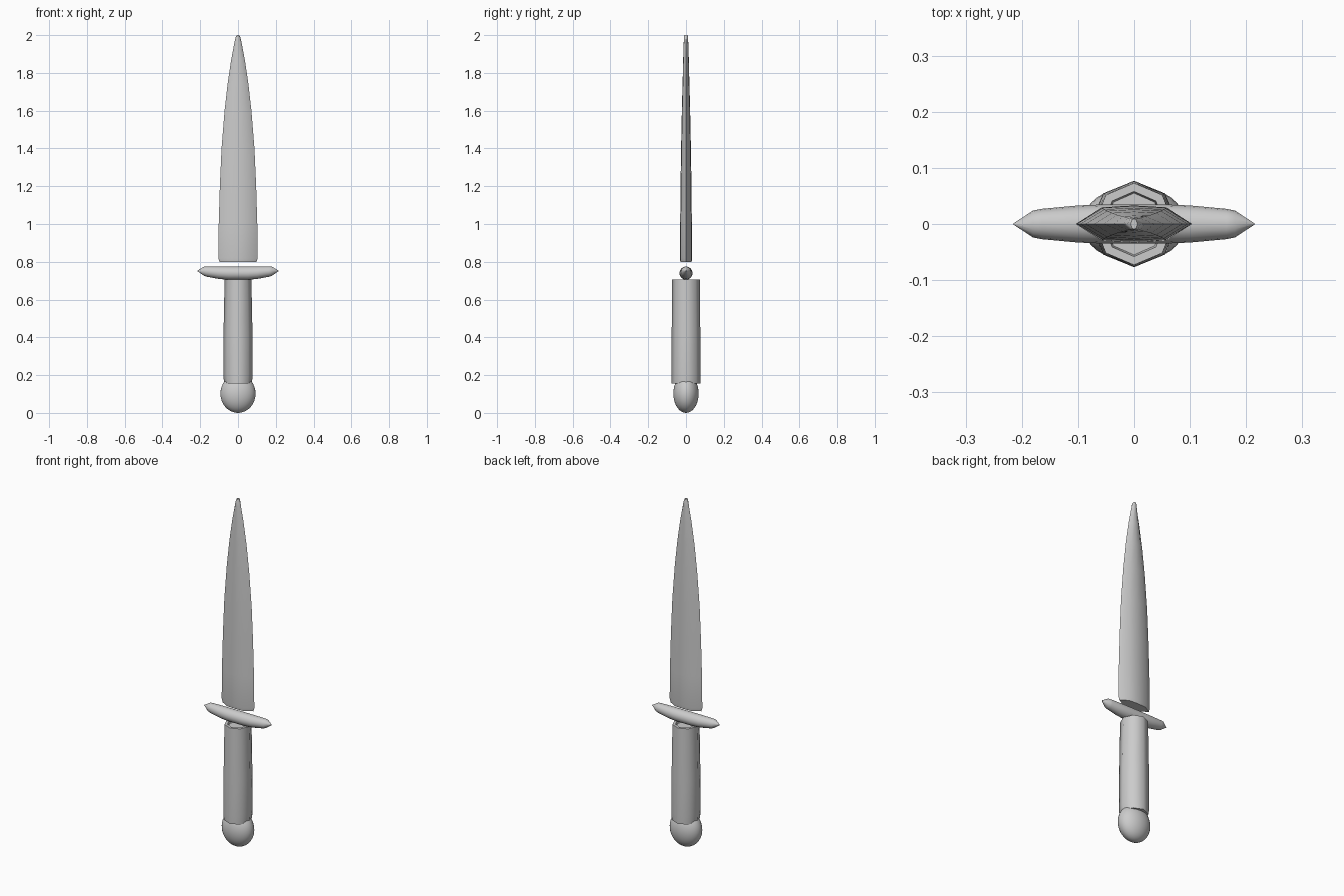
import bpy, bmesh, math

cube = bpy.data.objects.get("Cube")
if cube:
    bpy.data.objects.remove(cube, do_unlink=True)

grey = bpy.data.materials.new("plain grey")
grey.use_nodes = True
colour = (0.6, 0.6, 0.6, 1)
grey.diffuse_color = colour
grey.node_tree.nodes["Principled BSDF"].inputs["Base Color"].default_value = colour


def finish(obj, angle):
    obj.data.materials.append(grey)
    bpy.ops.object.select_all(action="DESELECT")
    obj.select_set(True)
    bpy.context.view_layer.objects.active = obj
    bpy.ops.object.shade_smooth_by_angle(angle=math.radians(angle))


def loft(name, rings, angle):
    """Skin a stack of point rings and cap both ends."""
    bm = bmesh.new()
    loops = [[bm.verts.new(p) for p in ring] for ring in rings]
    n = len(loops[0])
    for a, b in zip(loops, loops[1:]):
        for i in range(n):
            j = (i + 1) % n
            bm.faces.new((a[i], a[j], b[j], b[i]))
    bm.faces.new(loops[0][::-1])
    bm.faces.new(loops[-1])
    bmesh.ops.recalc_face_normals(bm, faces=bm.faces)
    mesh = bpy.data.meshes.new(name)
    bm.to_mesh(mesh)
    bm.free()
    obj = bpy.data.objects.new(name, mesh)
    bpy.context.collection.objects.link(obj)
    finish(obj, angle)
    return obj


# Blade: flattened section with two keen edges, tapering to a tiny tip
def blade_ring(z, w, t):
    section = [(1, 0), (0.55, 0.9), (0, 1), (-0.55, 0.9),
               (-1, 0), (-0.55, -0.9), (0, -1), (0.55, -0.9)]
    return [(x * w, y * t, z) for x, y in section]


blade_profile = [(0.8, 0.098, 0.03), (0.82, 0.104, 0.033), (1.0, 0.102, 0.031),
                 (1.2, 0.096, 0.029), (1.4, 0.087, 0.026), (1.6, 0.071, 0.022),
                 (1.75, 0.054, 0.018), (1.87, 0.036, 0.015), (1.96, 0.019, 0.012),
                 (1.99, 0.012, 0.011), (2.0, 0.006, 0.009)]
loft("blade", [blade_ring(*p) for p in blade_profile], 50)


# Crossguard: round bar bowed upward, pointed at both ends
def guard_ring(x, r, z, n=16):
    return [(x, r * math.cos(math.tau * i / n), z + r * math.sin(math.tau * i / n))
            for i in range(n)]


half = [(0.215, 0.001, 0.752), (0.18, 0.024, 0.75), (0.165, 0.027, 0.748),
        (0.1, 0.033, 0.742), (0.05, 0.035, 0.74)]
guard = [(-x, r, z) for x, r, z in half] + [(0, 0.035, 0.74)] + half[::-1]
loft("crossguard", [guard_ring(*p) for p in guard], 50)


# Grip: eight-sided handle with an inset top rim
def grip_ring(z, rx, ry):
    return [(rx * math.cos(math.tau * i / 8), ry * math.sin(math.tau * i / 8), z)
            for i in range(8)]


grip_profile = [(0.155, 0.073, 0.077), (0.2, 0.078, 0.077), (0.4, 0.077, 0.076),
                (0.6, 0.073, 0.074), (0.705, 0.071, 0.073), (0.705, 0.055, 0.058),
                (0.69, 0.052, 0.055)]
loft("grip", [grip_ring(*p) for p in grip_profile], 50)

# Pommel: smooth flattened ball
bpy.ops.mesh.primitive_uv_sphere_add(segments=32, ring_count=16, radius=1,
                                     location=(0, 0, 0.102))
pommel = bpy.context.object
pommel.name = "pommel"
pommel.scale = (0.093, 0.067, 0.102)
finish(pommel, 50)
